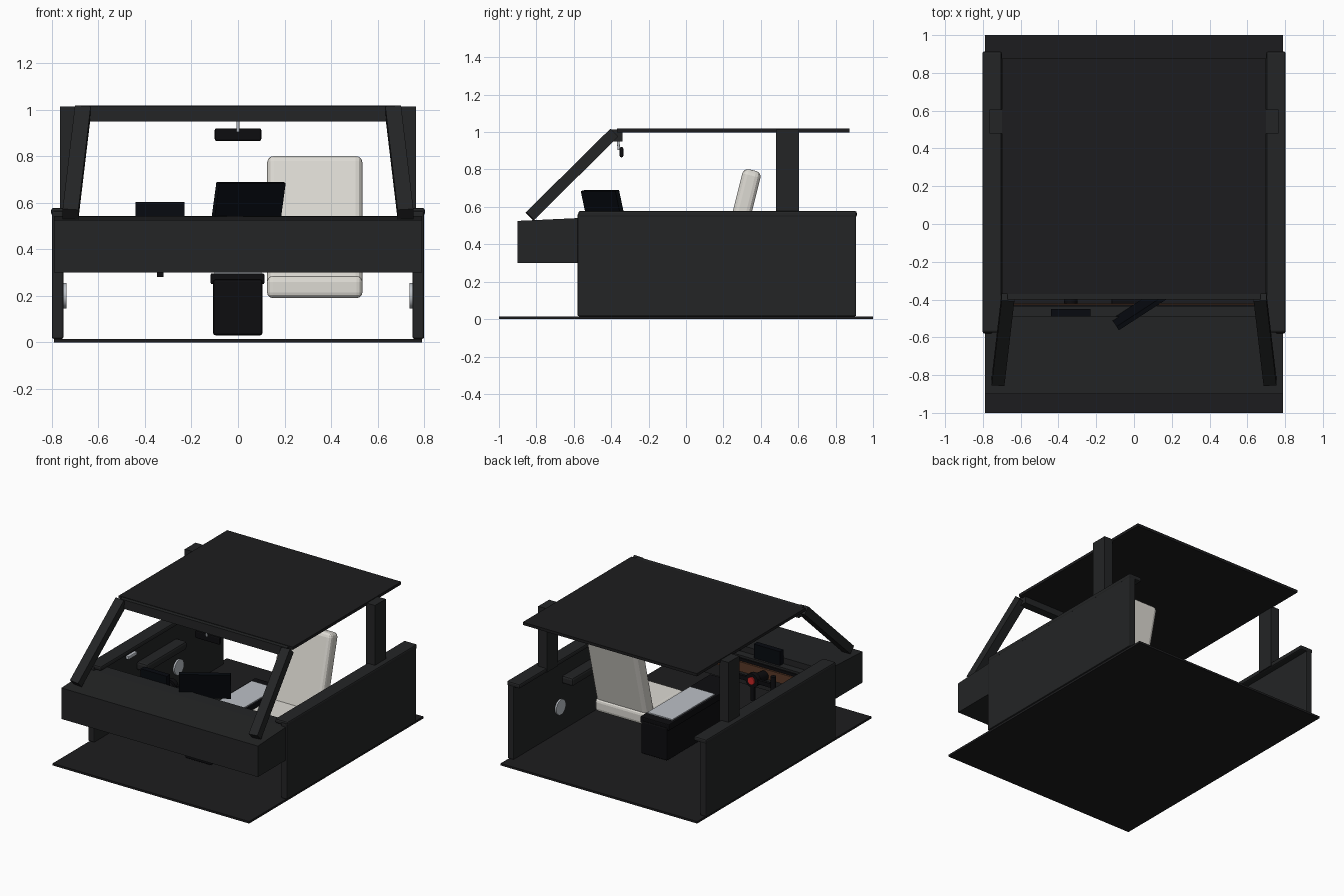
import bpy, bmesh, math
from mathutils import Vector, Matrix

if "Cube" in bpy.data.objects:
    bpy.data.objects.remove(bpy.data.objects["Cube"])


def material(name, rgb):
    m = bpy.data.materials.new(name)
    m.diffuse_color = (*rgb, 1)
    m.use_nodes = True
    m.node_tree.nodes["Principled BSDF"].inputs["Base Color"].default_value = m.diffuse_color
    return m


TRIM = material("dark_trim", (0.017, 0.018, 0.019))
CARPET = material("carpet", (0.012, 0.012, 0.013))
BLACK = material("black", (0.004, 0.004, 0.005))
GLASS = material("screen_black", (0.002, 0.003, 0.005))
CREAM = material("cream", (0.72, 0.70, 0.65))
SILVER = material("silver", (0.50, 0.53, 0.57))
WOOD = material("wood", (0.10, 0.04, 0.02))
RED = material("red", (0.6, 0.02, 0.02))


def finish(bm, name, mat, bevel=0, segments=2):
    me = bpy.data.meshes.new(name)
    bm.to_mesh(me)
    bm.free()
    ob = bpy.data.objects.new(name, me)
    bpy.context.collection.objects.link(ob)
    me.materials.append(mat)
    if bevel:
        b = ob.modifiers.new("bevel", "BEVEL")
        b.width, b.segments = bevel, segments
    return ob


def box(name, x, y, z, mat, bevel=0, segments=2):
    """Box given by its (min, max) range on each axis."""
    bm = bmesh.new()
    bmesh.ops.create_cube(bm, size=1)
    bmesh.ops.scale(bm, vec=(x[1] - x[0], y[1] - y[0], z[1] - z[0]), verts=bm.verts)
    ob = finish(bm, name, mat, bevel, segments)
    ob.location = (sum(x) / 2, sum(y) / 2, sum(z) / 2)
    return ob


def rod(name, a, b, r, mat, sides=16):
    a, b = Vector(a), Vector(b)
    bm = bmesh.new()
    bmesh.ops.create_cone(bm, cap_ends=True, segments=sides, radius1=r, radius2=r, depth=(b - a).length)
    ob = finish(bm, name, mat)
    ob.location = (a + b) / 2
    ob.rotation_euler = (b - a).to_track_quat("Z", "Y").to_euler()
    bpy.context.view_layer.objects.active = ob
    ob.select_set(True)
    bpy.ops.object.shade_smooth_by_angle()
    ob.select_set(False)
    return ob


def prism(name, profile, half, mat):
    """Side profile of (y, z) points extruded across x."""
    bm = bmesh.new()
    f = bm.faces.new([bm.verts.new((-half, y, z)) for y, z in profile])
    ext = bmesh.ops.extrude_face_region(bm, geom=[f])["geom"]
    bmesh.ops.translate(bm, vec=(2 * half, 0, 0), verts=[v for v in ext if isinstance(v, bmesh.types.BMVert)])
    bmesh.ops.recalc_face_normals(bm, faces=bm.faces)
    return finish(bm, name, mat)


# Floor and roof
box("floor", (-.79, .79), (-1, 1), (0, .015), CARPET)
box("roof_lining", (-.70, .70), (-.37, .875), (.998, 1.018), CARPET)
box("windscreen_header", (-.67, .67), (-.40, -.34), (.95, 1.015), TRIM)

# Dashboard: cowl, rear panel, wood and vent strips
prism("dashboard", [(-.90, .30), (-.49, .30), (-.49, .543), (-.58, .54), (-.90, .525)], .79, TRIM)
box("dash_panel", (-.75, .75), (-.49, -.435), (.30, .50), TRIM)
box("wood_strip", (-.70, .70), (-.437, -.42), (.39, .46), WOOD)
box("vent_strip", (-.70, .70), (-.437, -.425), (.465, .485), BLACK)

# Doors, pillars and door fittings on both sides
for s, side in ((-1, "right"), (1, "left")):
    def span(a, b):
        return tuple(sorted((s * a, s * b)))
    box(side + "_door", span(.75, .80), (-.58, .91), (.015, .565), TRIM, .008)
    box(side + "_window_sill", span(.70, .803), (-.575, .913), (.545, .578), TRIM, .010)
    box(side + "_door_armrest", span(.66, .75), (-.10, .36), (.36, .42), TRIM, .015)
    box(side + "_door_handle", span(.725, .75), (-.22, -.12), (.485, .51), SILVER, .006)
    rod(side + "_speaker", (s * .755, .38, .20), (s * .738, .38, .20), .055, SILVER, 32)
    box(side + "_rear_pillar", span(.695, .765), (.48, .605), (.55, 1.013), TRIM)

    # Raked windscreen pillar
    a, b = Vector((s * .72, -.835, .55)), Vector((s * .667, -.385, .995))
    p = box(side + "_front_pillar", (-.034, .034), (-.03, .03), (-(b - a).length / 2, (b - a).length / 2), TRIM)
    zax = (b - a).normalized()
    yax = zax.cross(Vector((1, 0, 0))).normalized()
    p.matrix_world = Matrix.Translation((a + b) / 2) @ Matrix((yax.cross(zax), yax, zax)).transposed().to_4x4()

# Rear view mirror
box("mirror", (-.10, .10), (-.355, -.335), (.865, .92), BLACK, .008)
rod("mirror_stem", (0, -.365, .965), (0, -.358, .905), .007, SILVER)

# Driver display and angled centre screen
box("driver_display", (-.44, -.23), (-.49, -.45), (.50, .602), GLASS)
screen = box("centre_screen", (-.17, .17), (-.012, .012), (-.10, .10), GLASS)
screen.location = (.043, -.44, .59)
screen.rotation_euler = (math.radians(14), 0, math.radians(33))

# Centre console with lidded armrest
box("console", (-.107, .105), (-.46, .37), (.03, .27), BLACK, .010)
box("console_armrest", (-.118, .113), (-.44, .365), (.25, .296), BLACK, .006)
box("console_lid", (-.10, .10), (-.19, .30), (.294, .304), SILVER)

# Passenger seat
box("seat_cushion", (.125, .535), (-.16, .29), (.19, .285), CREAM, .025, 3)
back = box("seat_back", (.125, .535), (-.05, .05), (-.295, .295), CREAM, .03, 3)
back.location = (.33, .285, .51)
back.rotation_euler = (math.radians(-14), 0, 0)

# Yoke steering wheel
X, Y, Z = -.335, -.29, .43
rod("steering_column", (X, -.44, Z - .02), (X, Y, Z), .035, BLACK)
rod("wheel_hub", (X, Y - .02, Z), (X, Y + .015, Z), .05, BLACK, 24)
rod("horn_button", (X, Y + .01, Z), (X, Y + .025, Z), .027, RED, 24)
box("wheel_spoke", (X - .16, X + .16), (Y - .01, Y + .01), (Z - .015, Z + .015), BLACK)
box("wheel_lower_spoke", (X - .014, X + .014), (Y - .01, Y + .01), (.28, Z), BLACK)
for s, side in ((-1, "right"), (1, "left")):
    rod(side + "_wheel_grip", (X + s * .165, Y, Z - .07), (X + s * .165, Y, Z + .07), .018, BLACK)
